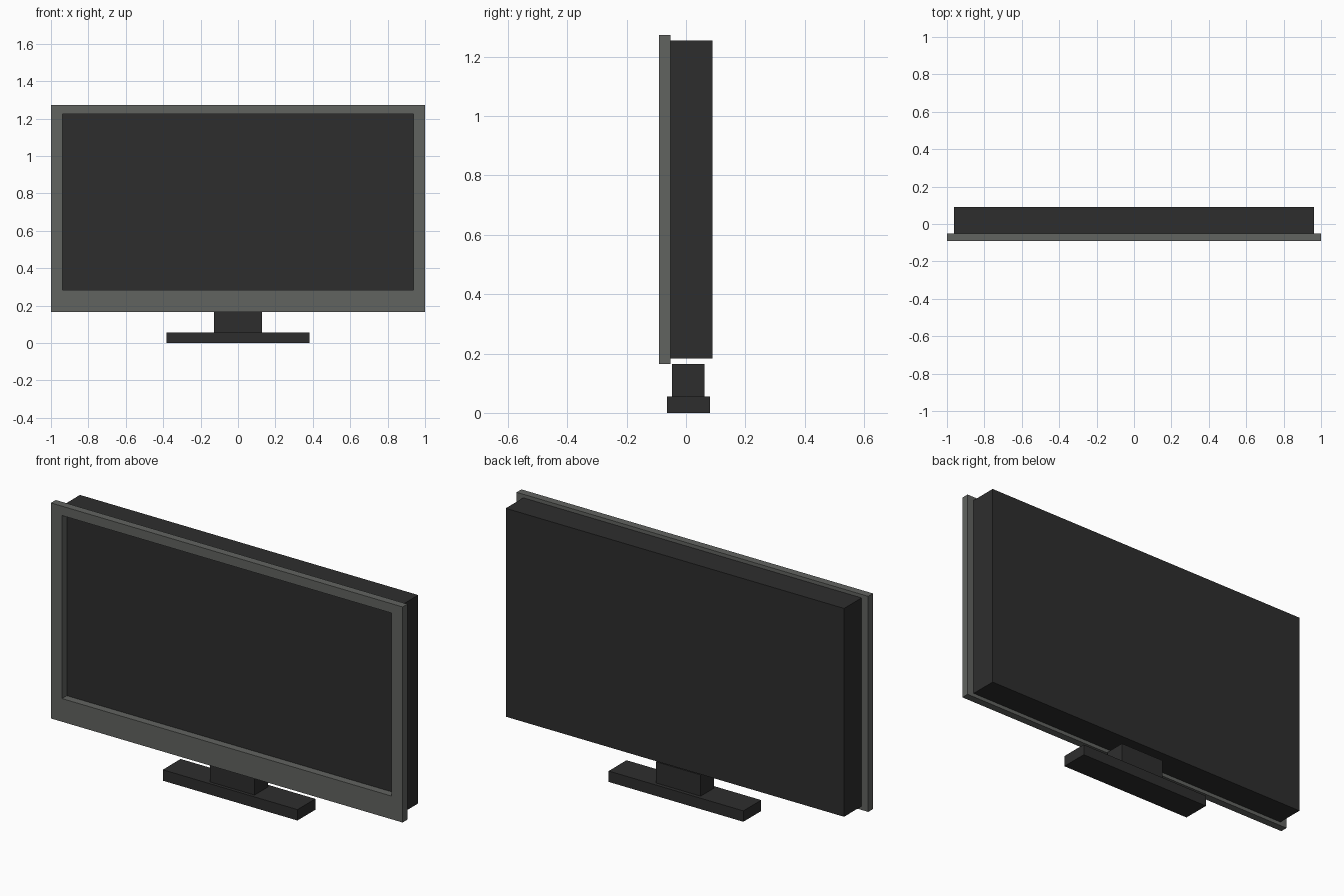
import bpy
import bmesh

if "Cube" in bpy.data.objects:
    bpy.data.objects.remove(bpy.data.objects["Cube"])


def material(name, rgb):
    m = bpy.data.materials.new(name)
    m.diffuse_color = (*rgb, 1.0)
    m.use_nodes = True
    m.node_tree.nodes["Principled BSDF"].inputs["Base Color"].default_value = m.diffuse_color
    return m


dark = material("charcoal", (0.027, 0.027, 0.027))
grey = material("bezel_grey", (0.120, 0.125, 0.117))


def finish(name, bm, mat):
    bmesh.ops.recalc_face_normals(bm, faces=bm.faces)
    mesh = bpy.data.meshes.new(name)
    bm.to_mesh(mesh)
    bm.free()
    mesh.materials.append(mat)
    obj = bpy.data.objects.new(name, mesh)
    bpy.context.collection.objects.link(obj)
    return obj


def box(name, x, y, z, mat):
    """Box centred on x = 0 with half width x and (min, max) ranges y and z."""
    bm = bmesh.new()
    bmesh.ops.create_cube(bm, size=1)
    for v in bm.verts:
        v.co = (2 * x * v.co.x, y[v.co.y > 0], z[v.co.z > 0])
    return finish(name, bm, mat)


def frame(name, outer, inner, y, mat):
    """Rectangular ring; outer and inner are (half width, bottom, top)."""
    bm = bmesh.new()
    rings = []
    for half, low, high in (outer, inner):
        for depth in y:
            corners = ((-half, low), (half, low), (half, high), (-half, high))
            rings.append([bm.verts.new((cx, depth, cz)) for cx, cz in corners])
    out_f, out_b, in_f, in_b = rings
    for a, b in ((out_f, in_f), (in_f, in_b), (in_b, out_b), (out_b, out_f)):
        for i in range(4):
            j = (i + 1) % 4
            bm.faces.new((a[i], a[j], b[j], b[i]))
    return finish(name, bm, mat)


# Bezel around the recessed screen
frame("bezel", (1.0, 0.165, 1.273), (0.937, 0.284, 1.225), (-0.091, -0.052), grey)

# Housing, whose front face is the screen
box("screen_housing", 0.962, (-0.052, 0.09), (0.184, 1.255), dark)

# Stand
box("stand_neck", 0.127, (-0.047, 0.062), (0.056, 0.165), dark)
box("stand_base", 0.383, (-0.064, 0.081), (0.0, 0.056), dark)
